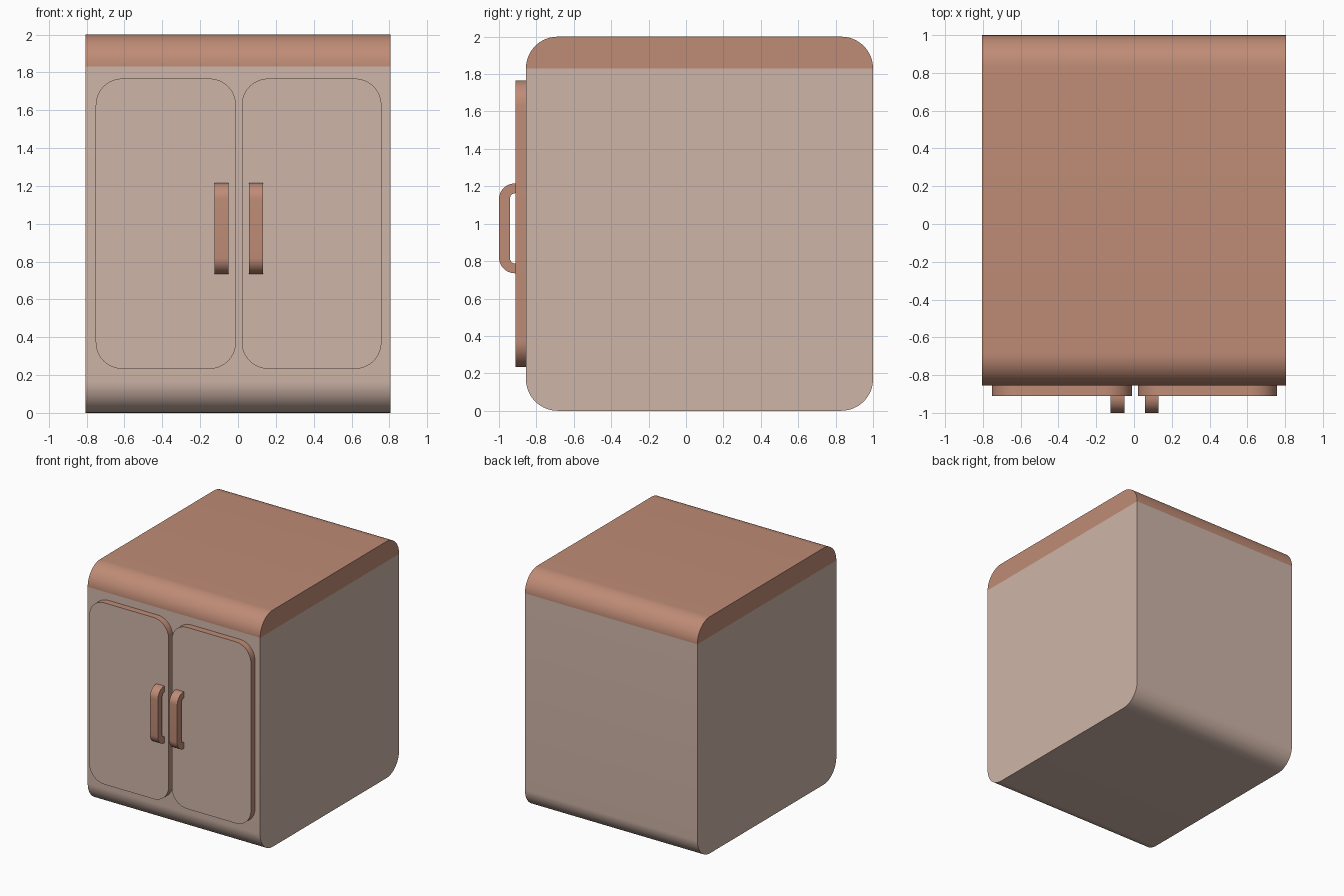
import bpy, bmesh, math
from mathutils import Vector

if "Cube" in bpy.data.objects:
    bpy.data.objects.remove(bpy.data.objects["Cube"])


def material(name, colour):
    m = bpy.data.materials.new(name)
    m.diffuse_color = (*colour, 1)
    m.use_nodes = True
    m.node_tree.nodes["Principled BSDF"].inputs["Base Color"].default_value = m.diffuse_color
    return m


BEIGE = material("pale beige", (0.62, 0.46, 0.39))
CLAY = material("clay brown", (0.52, 0.26, 0.18))


def arc(cx, cy, r, start, end, n):
    return [(cx + r * math.cos(math.radians(start + (end - start) * i / n)),
             cy + r * math.sin(math.radians(start + (end - start) * i / n)))
            for i in range(n + 1)]


def rounded_rect(a0, a1, b0, b1, r, n=16):
    return (arc(a0 + r, b0 + r, r, 180, 270, n) + arc(a1 - r, b0 + r, r, 270, 360, n)
            + arc(a1 - r, b1 - r, r, 0, 90, n) + arc(a0 + r, b1 - r, r, 90, 180, n))


def extrude(name, points, to_3d, depth, paint, cut_z=None):
    """Extrude a 2D outline along a vector; paint(face) picks the colour."""
    bm = bmesh.new()
    face = bm.faces.new([bm.verts.new(to_3d(a, b)) for a, b in points])
    new = bmesh.ops.extrude_face_region(bm, geom=[face], use_keep_orig=True)
    verts = [v for v in new["geom"] if isinstance(v, bmesh.types.BMVert)]
    bmesh.ops.translate(bm, verts=verts, vec=depth)
    if cut_z is not None:
        bmesh.ops.bisect_plane(bm, geom=bm.verts[:] + bm.edges[:] + bm.faces[:],
                               dist=1e-4, plane_co=(0, 0, cut_z), plane_no=(0, 0, 1))
    bmesh.ops.recalc_face_normals(bm, faces=bm.faces)
    for f in bm.faces:
        f.material_index = paint(f)
    mesh = bpy.data.meshes.new(name)
    bm.to_mesh(mesh)
    bm.free()
    mesh.materials.append(BEIGE)
    mesh.materials.append(CLAY)
    ob = bpy.data.objects.new(name, mesh)
    bpy.context.collection.objects.link(ob)
    bpy.ops.object.select_all(action='DESELECT')
    ob.select_set(True)
    bpy.context.view_layer.objects.active = ob
    bpy.ops.object.shade_smooth_by_angle(angle=math.radians(30))
    return ob


# Cabinet body: rounded side profile, clay coloured top
W, FRONT, TOP = 0.806, -0.856, 1.83
extrude("cabinet_body", rounded_rect(FRONT, 1, 0, 2, 0.17),
        lambda y, z: Vector((-W, y, z)), Vector((2 * W, 0, 0)),
        lambda f: int(f.calc_center_median().z > TOP), cut_z=TOP)

# Doors: beige front, clay rim
DOOR = -0.911
for side, x0, x1 in (("left", -0.752, -0.011), ("right", 0.02, 0.758)):
    extrude(side + "_door", rounded_rect(x0, x1, 0.233, 1.767, 0.14),
            lambda x, z: Vector((x, DOOR, z)), Vector((0, FRONT - DOOR, 0)),
            lambda f: int(f.normal.y > -0.9))

# Handles: bent bar outline in side view
z0, z1, t = 0.735, 1.215, 0.052
R, r = 0.085, 0.027
outline = ([(DOOR, z1)] + arc(-1 + R, z1 - R, R, 90, 180, 12)
           + arc(-1 + R, z0 + R, R, 180, 270, 12) + [(DOOR, z0), (DOOR, z0 + t)]
           + arc(-0.941 + r, z0 + t + r, r, 270, 180, 8)
           + arc(-0.941 + r, z1 - t - r, r, 180, 90, 8) + [(DOOR, z1 - t)])
for side, x0 in (("left", -0.124), ("right", 0.057)):
    extrude(side + "_handle", outline, lambda y, z: Vector((x0, y, z)),
            Vector((0.074, 0, 0)), lambda f: 1)
